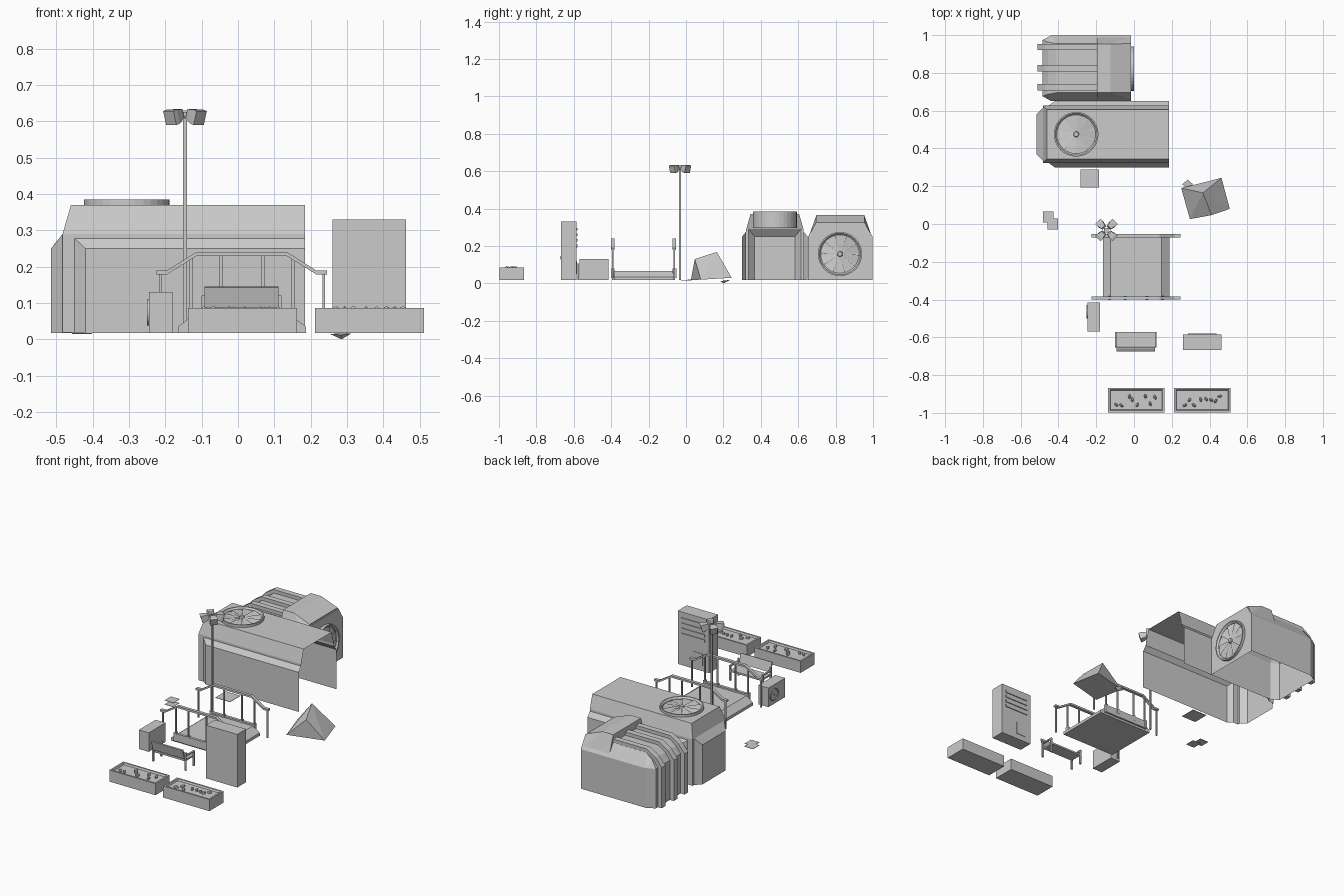
import bpy, bmesh, math, random
from mathutils import Vector, Matrix

if "Cube" in bpy.data.objects:
    bpy.data.objects.remove(bpy.data.objects["Cube"])

random.seed(4)
G = 0.018  # level most parts stand on


def finish(bm, name, matrix=None):
    if matrix:
        bm.transform(matrix)
    me = bpy.data.meshes.new(name)
    bm.to_mesh(me)
    bm.free()
    ob = bpy.data.objects.new(name, me)
    bpy.context.collection.objects.link(ob)
    return ob


def add_box(bm, x0, x1, y0, y1, z0, z1, rot=None):
    m = Matrix.Translation(((x0+x1)/2, (y0+y1)/2, (z0+z1)/2))
    if rot:
        m = m @ rot
    m = m @ Matrix.Diagonal((x1-x0, y1-y0, z1-z0, 1))
    return bmesh.ops.create_cube(bm, size=1, matrix=m)["verts"]


def boxes(name, *specs):
    bm = bmesh.new()
    for s in specs:
        add_box(bm, *s)
    return finish(bm, name)


def hull(name, pts, open_bottom=False, matrix=None):
    bm = bmesh.new()
    for p in pts:
        bm.verts.new(p)
    bmesh.ops.convex_hull(bm, input=bm.verts)
    bmesh.ops.dissolve_limit(bm, angle_limit=0.01, verts=bm.verts, edges=bm.edges)
    bm.normal_update()
    if open_bottom:
        bmesh.ops.delete(bm, geom=[f for f in bm.faces if f.normal.z < -0.9], context="FACES")
    return finish(bm, name, matrix)


def extrude_y(name, pts, y0, y1):
    """Solid with an x-z outline, drawn from y0 to y1."""
    bm = bmesh.new()
    f = bm.faces.new([bm.verts.new((x, y0, z)) for x, z in pts])
    r = bmesh.ops.extrude_face_region(bm, geom=[f])["geom"]
    bmesh.ops.translate(bm, vec=(0, y1-y0, 0), verts=[v for v in r if isinstance(v, bmesh.types.BMVert)])
    bmesh.ops.recalc_face_normals(bm, faces=bm.faces)
    return finish(bm, name)


def fan(name, r, low, high, matrix, blades=10):
    """Bevelled ring, hub and pitched blades around local z."""
    bm = bmesh.new()
    n = 32
    prof = [(r*0.87, low), (r, low), (r, high), (r*0.94, high), (r*0.87, high*0.4)]
    rings = [[bm.verts.new((a*math.cos(math.tau*i/n), a*math.sin(math.tau*i/n), z)) for i in range(n)]
             for a, z in prof]
    for j in range(5):
        a, b = rings[j], rings[(j+1) % 5]
        for i in range(n):
            k = (i+1) % n
            bm.faces.new((a[i], a[k], b[k], b[i]))
    bmesh.ops.create_cone(bm, cap_ends=True, segments=12, radius1=r*.14, radius2=r*.1, depth=high*.8,
                          matrix=Matrix.Translation((0, 0, high*.5)))
    for i in range(blades):
        rot = Matrix.Rotation(math.tau*i/blades, 4, "Z")
        pts = [(r*.1, -r*.03, .3), (r*.88, -r*.24, .15), (r*.88, r*.24, .55), (r*.1, r*.03, .5)]
        bm.faces.new([bm.verts.new(rot @ Vector((x, y, z*high))) for x, y, z in pts])
    bmesh.ops.recalc_face_normals(bm, faces=bm.faces)
    return finish(bm, name, matrix)


# Large housing: one open shell with raised bevelled panels, no floor, open +x end
bm = bmesh.new()
C, w, W, r, E, L = 0.475, 0.153, 0.175, 0.13, 0.185, -0.483


def face(*pts):
    bm.faces.new([bm.verts.new((x, C+y, z)) for x, y, z in pts])


for s in (-1, 1):
    v, V, R, n, N = s*w, s*W, s*r, s*.14, s*.108
    face((-.45, v, .278), (E, v, .278), (E, v, .29), (L, v, .29))
    face((L, v, G), (-.45, v, G), (-.45, v, .278), (L, v, .29))
    face((-.45, v, .278), (E, v, .278), (E, V, .25), (-.42, V, .25))
    face((-.45, v, G), (-.42, V, G), (-.42, V, .25), (-.45, v, .278))
    face((-.42, V, G), (E, V, G), (E, V, .25), (-.42, V, .25))
    face((L, v, .29), (E, v, .29), (E, R, .37), (-.46, R, .37))
    face((L, v, G), (L, n, G), (L, n, .29), (L, v, .29))
    face((L, n, G), (-.515, N, G), (-.515, N, .25), (L, n, .29))
face((-.515, -.108, G), (-.515, .108, G), (-.515, .108, .25), (-.515, -.108, .25))
face((-.515, -.108, .25), (-.515, .108, .25), (L, .14, .29), (L, -.14, .29))
face((L, -w, .29), (L, w, .29), (-.46, r, .37), (-.46, -r, .37))
face((-.46, -r, .37), (-.46, r, .37), (E, r, .37), (E, -r, .37))
bmesh.ops.remove_doubles(bm, verts=bm.verts, dist=1e-4)
bmesh.ops.recalc_face_normals(bm, faces=bm.faces)
finish(bm, "large_housing")
fan("roof_fan", .118, -.075, .015, Matrix.Translation((-.306, C, .37)))

# Ribbed housing with saddle block, ribs and end fan
B = Matrix.Translation((0, .825, 0))
pts = []
for s in (-1, 1):
    for z in (G, .25):
        pts += [(-.44, s*.173, z), (-.485, s*.148, z), (-.015, s*.173, z)]
    pts += [(-.455, s*.138, .29), (-.41, s*.13, .32), (-.015, s*.13, .32)]
hull("ribbed_housing", pts, True, B)
path = [(-.485, G), (-.485, .25), (-.455, .29), (-.41, .32), (-.195, .32),
        (-.195, .34), (-.415, .34), (-.47, .305), (-.51, .257), (-.51, G)]
for i, y in enumerate((.725, .825, .937)):
    extrude_y(f"housing_rib_{i+1}", path, y-.017, y+.017)
pts = []
for s in (-1, 1):
    pts += [(-.195, s*.165, .26), (-.02, s*.165, .26), (-.195, s*.128, .365), (-.125, s*.128, .365),
            (-.022, s*.13, .325)]
hull("saddle_block", pts, False, B)
fan("end_fan", .118, -.01, .016, Matrix.Translation((-.015, .823, .157)) @ Matrix.Rotation(math.pi/2, 4, "Y"))

# Raised walkway deck with ramped ends
extrude_y("walkway_deck", [(-.165, G), (-.165, .035), (-.125, .066), (.145, .066), (.187, .035), (.187, G)],
          -.385, -.065)
for y in (-.062, -.392):
    boxes("deck_kerb", (-.13, .15, y-.008, y+.008, .03, .075))
    top = [(-.225, .19), (-.195, .19), (-.115, .24), (.135, .24), (.215, .19), (.245, .19)]
    extrude_y("handrail", top + [(x, z-.011) for x, z in reversed(top)], y-.009, y+.009)
    specs = []
    for dx, z0, z1 in ((.225, G, .185), (.14, .03, .222), (.058, .05, .235)):
        for s in (-1, 1):
            x = .011+s*dx
            specs.append((x-.004, x+.004, y-.004, y+.004, z0, z1))
            if dx < .2:
                specs.append((x-.007, x+.007, y-.01, y+.01, z0, .08))
    boxes("rail_posts", *specs)

# Light mast with four floodlights
px, py = -.146, -.032
boxes("light_mast", (px-.005, px+.005, py-.005, py+.005, G, .63), (px-.012, px+.012, py-.012, py+.012, .612, .626))
for i in range(4):
    m = (Matrix.Translation((px, py, .615)) @ Matrix.Rotation(math.pi/4+i*math.pi/2, 4, "Z")
         @ Matrix.Translation((.04, 0, 0)) @ Matrix.Rotation(.3, 4, "Y"))
    pts = [(-.022, a*.013, b*.013) for a in (-1, 1) for b in (-1, 1)]
    pts += [(x, a*.02, b*.02) for x in (.006, .02) for a in (-1, 1) for b in (-1, 1)]
    hull(f"floodlight_{i+1}", pts, False, m)

# Tilted wedge and the chip beside it
hull("tilted_wedge", [(.296, .026, G), (.507, .08, .02), (.463, .244, .03), (.25, .19, .03),
                      (.41, .047, .13), (.365, .165, .168)])
hull("rubble_chip", [(.255, .21, .014), (.285, .235, .018), (.312, .21, .016), (.285, .185, .012), (.285, .2, 0)])

# Tall cabinet with louvres on its back
boxes("tall_cabinet", (.26, .463, -.668, -.585, G, .33))
boxes("cabinet_louvres", *[(.285, .438, -.588, -.58, z-.007, z+.007) for z in (.2, .23, .26, .29)])
boxes("cabinet_hatch", (.3, .36, -.588, -.582, .05, .12))

# Small cooling unit
boxes("cooling_unit", (-.245, -.18, -.57, -.415, G, .13))
fan("cooling_fan", .036, -.002, .006,
    Matrix.Translation((-.245, -.465, .074)) @ Matrix.Rotation(-math.pi/2, 4, "Y"), 8)

# Bench facing the walkway
boxes("bench_seat", (-.092, .112, -.648, -.572, .07, .08))
boxes("bench_back", (-.092, .112, -.667, -.659, .088, .145, Matrix.Rotation(.25, 4, "X")))
for x in (-.095, .115):
    boxes("bench_frame", (x-.005, x+.005, -.58, -.572, G, .105), (x-.005, x+.005, -.655, -.647, G, .12),
          (x-.005, x+.005, -.655, -.572, .1, .107))

# Planters with recessed soil and scattered pebbles
for i, x0 in enumerate((-.138, .212)):
    bm = bmesh.new()
    add_box(bm, x0, x0+.3, -.997, -.867, G, .086)
    bm.normal_update()
    t = [f for f in bm.faces if f.normal.z > .9]
    bmesh.ops.inset_region(bm, faces=t, thickness=.014)
    bmesh.ops.inset_region(bm, faces=t, thickness=.006, depth=-.01)
    finish(bm, f"planter_{i+1}")
    bm = bmesh.new()
    for k in range(8):
        m = (Matrix.Translation((x0+.04+.028*k+random.uniform(0, .02), random.uniform(-.965, -.9), .08))
             @ Matrix.Rotation(random.uniform(0, 6), 4, "Z") @ Matrix.Diagonal((1.2, .7, 1, 1)))
        bmesh.ops.create_icosphere(bm, subdivisions=1, radius=.0115, matrix=m)
    finish(bm, f"planter_pebbles_{i+1}")

# Loose flat ground plates
boxes("ground_plate", (-.282, -.186, .192, .288, G-.001, G+.001))
boxes("small_plates", (-.482, -.425, .008, .066, G, G+.002), (-.457, -.402, -.028, .03, G-.003, G-.001))
